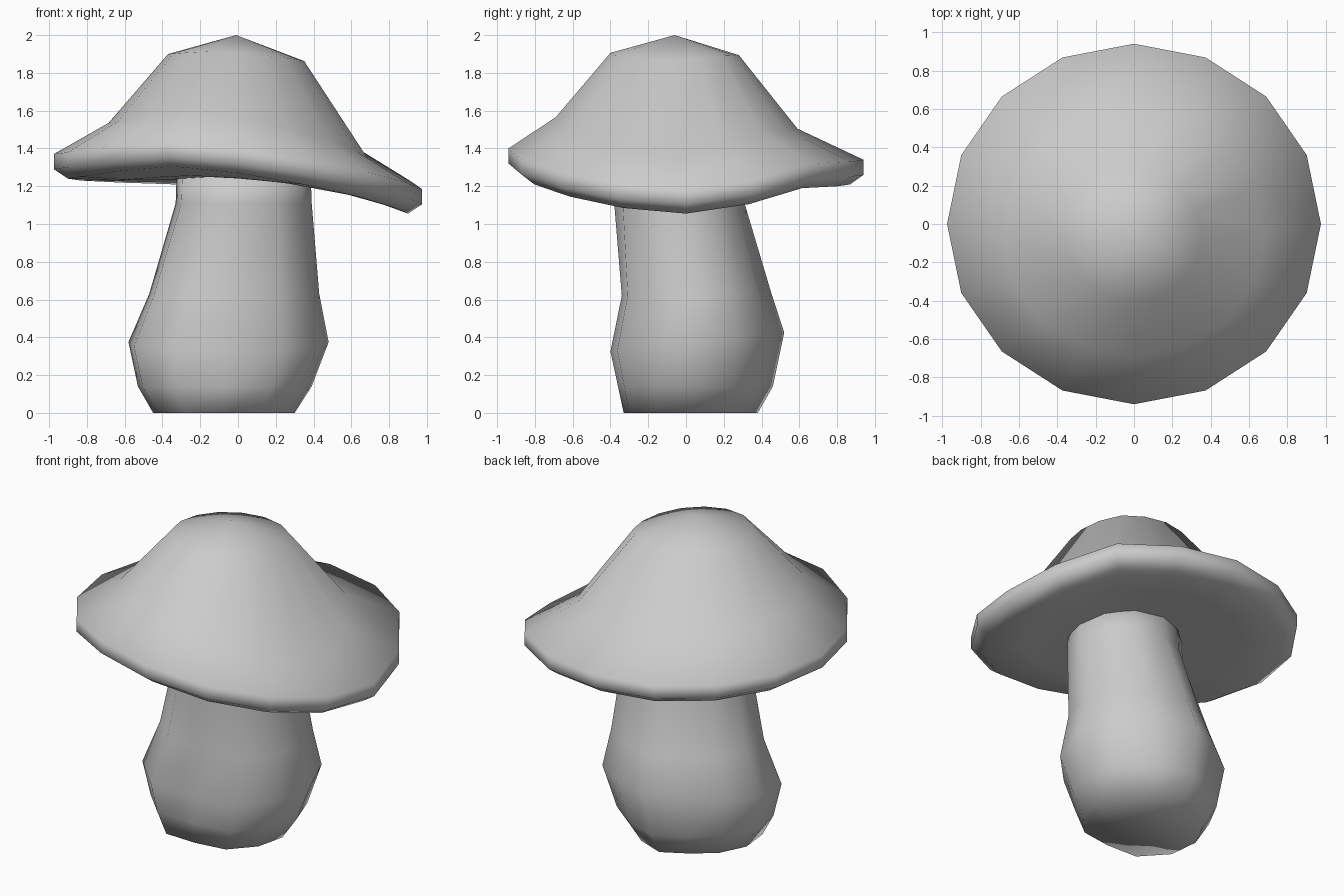
import bpy, bmesh
from math import sin, cos, pi

if "Cube" in bpy.data.objects:
    bpy.data.objects.remove(bpy.data.objects["Cube"])


def loft(name, rings, apex=None):
    """Skin closed rings of points, bottom capped, top closed by apex or face."""
    bm = bmesh.new()
    loops = [[bm.verts.new(p) for p in ring] for ring in rings]
    n = len(loops[0])
    for a, b in zip(loops, loops[1:]):
        for i in range(n):
            j = (i + 1) % n
            bm.faces.new((a[i], a[j], b[j], b[i]))
    bm.faces.new(loops[0][::-1])
    if apex:
        tip = bm.verts.new(apex)
        for i in range(n):
            bm.faces.new((loops[-1][i], loops[-1][(i + 1) % n], tip))
    else:
        bm.faces.new(loops[-1])
    bmesh.ops.recalc_face_normals(bm, faces=bm.faces)
    for f in bm.faces:
        f.smooth = True
    me = bpy.data.meshes.new(name)
    bm.to_mesh(me)
    bm.free()
    ob = bpy.data.objects.new(name, me)
    bpy.context.collection.objects.link(ob)
    return ob


# Cap: sixteen-sided rings sharing one wavy, tilted rim offset
wave = [-.135, -.085, 0, .01, .02, .02, .03, .04,
        .05, .06, .09, .115, .08, .02, -.045, -.105]
# centre x, centre y, radius x, radius y, height, share of the rim wave
cap_profile = [
    (0.00, 0.00, .36, .35, 1.225, .2),
    (0.00, 0.00, .64, .62, 1.21, .4),
    (0.00, 0.00, .90, .87, 1.19, 1),
    (0.00, 0.00, .975, .94, 1.24, 1),
    (0.00, 0.00, .975, .94, 1.32, 1),
    (0.00, -.05, .685, .64, 1.485, 1),
    (-.01, -.06, .36, .34, 1.89, .2),
]
cap_rings = [[(cx + rx * cos(i * pi / 8), cy + ry * sin(i * pi / 8), z + k * wave[i])
              for i in range(16)] for cx, cy, rx, ry, z, k in cap_profile]
loft("cap", cap_rings, apex=(-.01, -.06, 2.0))

# Stem: twelve-sided, leaning, bulging near the foot, squarer towards the front
# centre x, centre y, radius x, radius y, height, height tilt along y
stem_profile = [
    (-.075, .025, .375, .355, 0.00, 0),
    (-.07, .05, .46, .41, .14, 0),
    (-.05, .06, .53, .46, .375, .05),
    (-.02, .055, .45, .395, .63, .01),
    (.03, -.035, .36, .345, 1.11, 0),
    (.03, -.035, .355, .34, 1.26, 0),
]
stem_rings = []
for cx, cy, rx, ry, z, t in stem_profile:
    ring = []
    for i in range(12):
        a = i * pi / 6
        bulge = .13 if z < 1 else .05
        s = 1 + .04 * sin(2 * a) - bulge * sin(a) * abs(sin(2 * a))
        ring.append((cx + rx * s * cos(a), cy + ry * s * sin(a), z + t * sin(a)))
    stem_rings.append(ring)
loft("stem", stem_rings)
